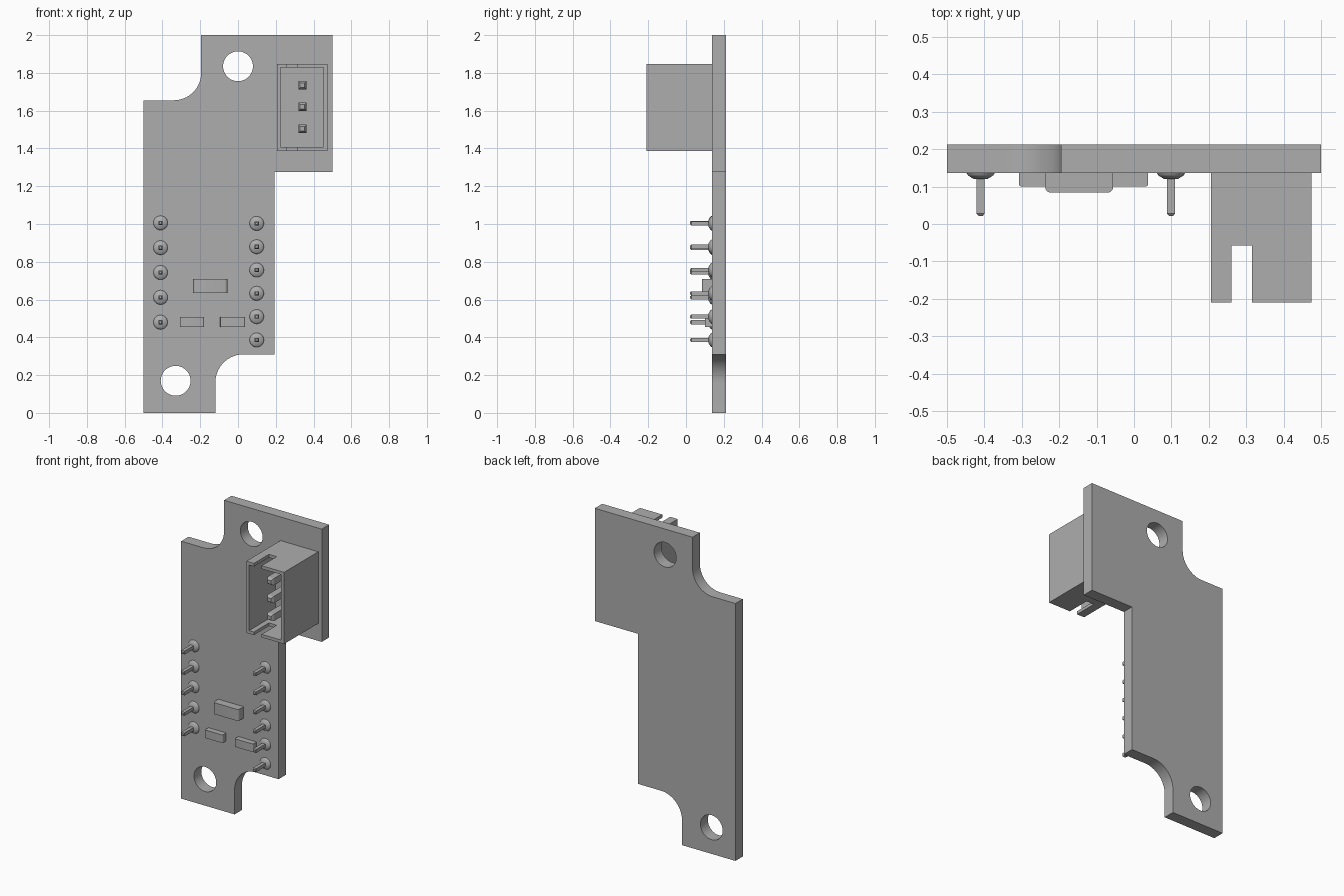
import bpy, bmesh
from math import sin, cos, pi, radians
from mathutils import Matrix, Vector

default = bpy.data.objects.get("Cube")
if default:
    bpy.data.objects.remove(default, do_unlink=True)

grey = bpy.data.materials.new("plain_grey")
grey.use_nodes = True
grey.diffuse_color = (0.42, 0.42, 0.42, 1)
grey.node_tree.nodes["Principled BSDF"].inputs["Base Color"].default_value = grey.diffuse_color

FRONT, BACK = 0.137, 0.212  # board faces along y


def make(name, bm):
    bmesh.ops.recalc_face_normals(bm, faces=bm.faces)
    mesh = bpy.data.meshes.new(name)
    bm.to_mesh(mesh)
    bm.free()
    mesh.materials.append(grey)
    obj = bpy.data.objects.new(name, mesh)
    bpy.context.collection.objects.link(obj)
    return obj


def activate(obj):
    bpy.ops.object.select_all(action="DESELECT")
    obj.select_set(True)
    bpy.context.view_layer.objects.active = obj


def smooth(obj):
    activate(obj)
    bpy.ops.object.shade_smooth_by_angle(angle=radians(35))


def add_box(bm, x, y, z):
    """Box from three (low, high) ranges; returns its vertices."""
    size = [r[1] - r[0] for r in (x, y, z)]
    mid = Vector([(r[0] + r[1]) / 2 for r in (x, y, z)])
    m = Matrix.Translation(mid) @ Matrix.Diagonal((*size, 1))
    return bmesh.ops.create_cube(bm, size=1, matrix=m)["verts"]


def box(name, x, y, z):
    bm = bmesh.new()
    add_box(bm, x, y, z)
    return make(name, bm)


def add_cone(bm, x, z, y0, y1, r0, r1, sides=24):
    """Cone frustum along y, radius r0 at y0 and r1 at y1."""
    m = Matrix.Translation((x, (y0 + y1) / 2, z)) @ Matrix.Rotation(pi / 2, 4, "X")
    bmesh.ops.create_cone(bm, cap_ends=True, segments=sides, radius1=r0, radius2=r1,
                          depth=y0 - y1, matrix=m)


def cut(target, cutter):
    mod = target.modifiers.new("cut", "BOOLEAN")
    mod.operation = "DIFFERENCE"
    mod.solver = "EXACT"
    mod.object = cutter
    activate(target)
    bpy.ops.object.modifier_apply(modifier="cut")
    bpy.data.objects.remove(cutter, do_unlink=True)


def arc(cx, cz, r, a0, a1, n=16):
    angles = [radians(a0 + (a1 - a0) * i / n) for i in range(n + 1)]
    return [(cx + r * cos(a), cz + r * sin(a)) for a in angles]


# Circuit board outline with two rounded notches
outline = [(-0.5, 0), (-0.12, 0)]
outline += arc(0.03, 0.16, 0.15, 180, 90)
outline += [(0.193, 0.31), (0.193, 1.275), (0.5, 1.275), (0.5, 2), (-0.195, 2)]
outline += arc(-0.34, 1.8, 0.145, 0, -90)
outline += [(-0.5, 1.655)]
bm = bmesh.new()
face = bm.faces.new([bm.verts.new((x, FRONT, z)) for x, z in outline])
extruded = bmesh.ops.extrude_face_region(bm, geom=[face], use_keep_orig=True)["geom"]
bmesh.ops.translate(bm, vec=(0, BACK - FRONT, 0),
                    verts=[v for v in extruded if isinstance(v, bmesh.types.BMVert)])
board = make("circuit_board", bm)

# Mounting holes
for x, z in ((0, 1.835), (-0.33, 0.17)):
    bm = bmesh.new()
    add_cone(bm, x, z, BACK + 0.1, FRONT - 0.1, 0.079, 0.079, 48)
    cut(board, make("hole_cutter", bm))
smooth(board)

# Connector housing: open box with a key slot through the top and bottom walls
housing = box("connector_housing", (0.206, 0.475), (-0.21, FRONT), (1.387, 1.848))
cut(housing, box("cavity_cutter", (0.226, 0.452), (-0.3, 0.06), (1.407, 1.828)))
cut(housing, box("slot_cutter", (0.26, 0.315), (-0.3, -0.057), (1.3, 1.9)))


def square_pin(bm, x, z, half, y_back, y_tip, taper):
    """Square post with a chamfered tip."""
    verts = add_box(bm, (x - half, x + half), (y_tip + taper, y_back), (z - half, z + half))
    tip = [f for f in bm.faces if f.normal.y < -0.9 and all(v in verts for v in f.verts)]
    tip = tip or [f for f in bm.faces if all(v in verts and v.co.y < y_tip + taper + 0.001
                                             for v in f.verts)]
    new = bmesh.ops.extrude_discrete_faces(bm, faces=tip)["faces"][0]
    centre = new.calc_center_median()
    for v in new.verts:
        v.co = centre + (v.co - centre) * 0.55 + Vector((0, -taper, 0))


# Connector contacts
bm = bmesh.new()
for z in (1.735, 1.62, 1.505):
    square_pin(bm, 0.341, z, 0.022, 0.07, -0.17, 0.015)
make("connector_contacts", bm)

# Header pins with solder beads
for side, x, count, low, high in (("right", -0.41, 5, 0.48, 1.006),
                                  ("left", 0.099, 6, 0.386, 1.003)):
    pins, beads = bmesh.new(), bmesh.new()
    for i in range(count):
        z = low + (high - low) * i / (count - 1)
        square_pin(pins, x, z, 0.011, FRONT, 0.022, 0.006)
        add_cone(beads, x, z, FRONT, 0.13, 0.038, 0.034)
        add_cone(beads, x, z, 0.13, 0.12, 0.034, 0.018)
    make(side + "_header_pins", pins)
    smooth(make(side + "_solder_beads", beads))

# Surface chips with rounded front side edges
for name, x, y, z in (("large_chip", (-0.237, -0.056), 0.084, (0.636, 0.71)),
                      ("small_chip_right", (-0.307, -0.18), 0.1, (0.456, 0.508)),
                      ("small_chip_left", (-0.094, 0.037), 0.1, (0.456, 0.508))):
    bm = bmesh.new()
    add_box(bm, x, (y, FRONT), z)
    edges = [e for e in bm.edges if all(v.co.y < y + 0.001 for v in e.verts)
             and abs(e.verts[0].co.x - e.verts[1].co.x) < 0.001]
    bmesh.ops.bevel(bm, geom=edges, offset=0.014 if y < 0.09 else 0.006, segments=4,
                    profile=0.5, affect="EDGES")
    smooth(make(name, bm))
